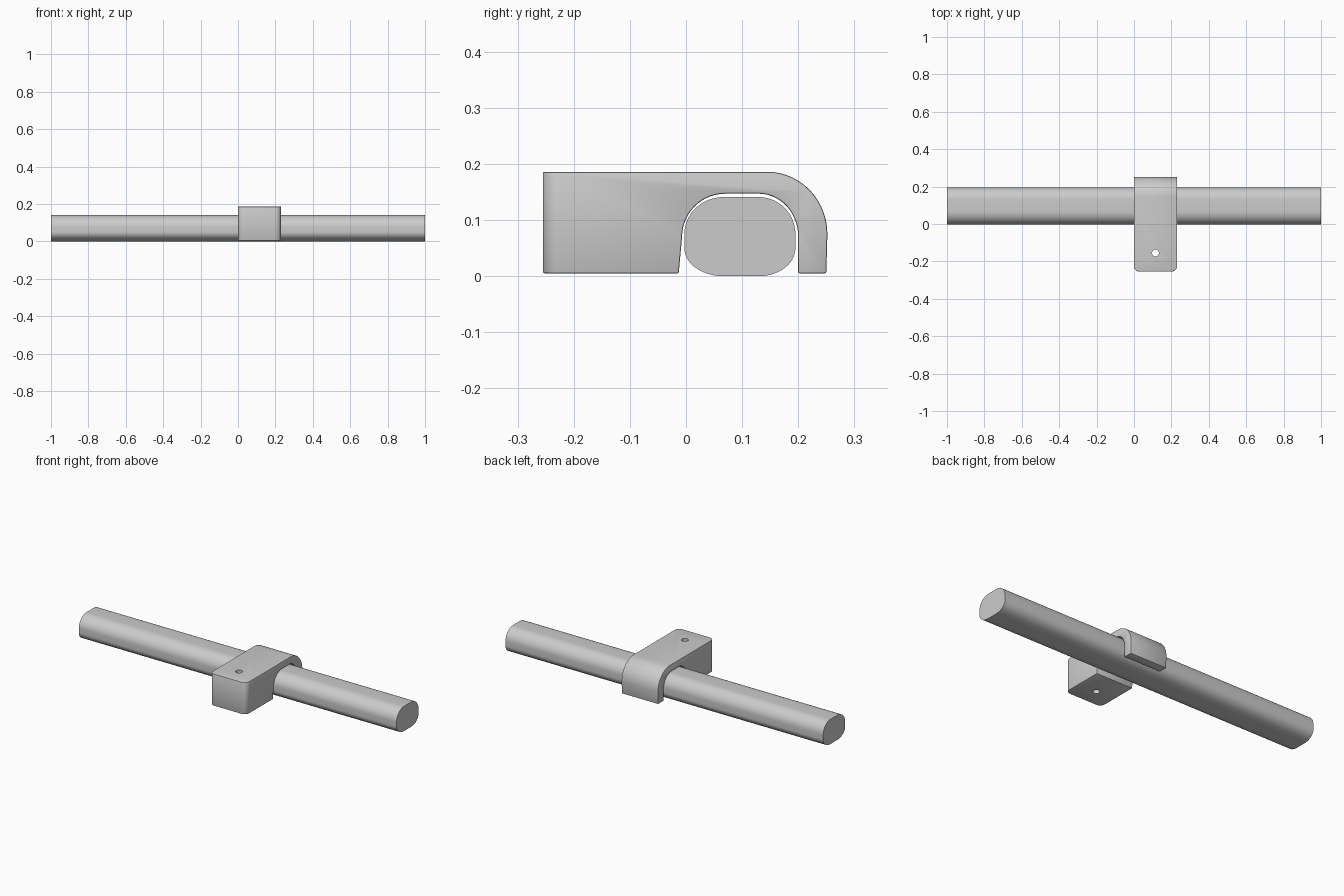
import bpy, bmesh, math

if "Cube" in bpy.data.objects:
    bpy.data.objects.remove(bpy.data.objects["Cube"])

grey = bpy.data.materials.new("plain_grey")
grey.diffuse_color = (0.6, 0.6, 0.6, 1)
grey.use_nodes = True
grey.node_tree.nodes["Principled BSDF"].inputs["Base Color"].default_value = grey.diffuse_color


def arc(cy, cz, ry, rz, a0, a1, n=14):
    """Points of an elliptical arc in the YZ plane, angles in degrees."""
    pts = []
    for i in range(n + 1):
        a = math.radians(a0 + (a1 - a0) * i / n)
        pts.append((cy + ry * math.cos(a), cz + rz * math.sin(a)))
    return pts


def extrude_x(name, profile, x0, x1, round_y=None, radius=0.03):
    """Extrude a YZ profile along x; optionally round the upright edges at round_y."""
    bm = bmesh.new()
    face = bm.faces.new([bm.verts.new((x0, y, z)) for y, z in profile])
    res = bmesh.ops.extrude_face_region(bm, geom=[face])
    verts = [v for v in res["geom"] if isinstance(v, bmesh.types.BMVert)]
    bmesh.ops.translate(bm, verts=verts, vec=(x1 - x0, 0, 0))
    if round_y is not None:
        edges = [e for e in bm.edges
                 if all(abs(v.co.y - round_y) < 1e-4 for v in e.verts)
                 and abs(e.verts[0].co.z - e.verts[1].co.z) > 0.1]
        bmesh.ops.bevel(bm, geom=edges, offset=radius, segments=8,
                        profile=0.5, affect='EDGES')
    bmesh.ops.recalc_face_normals(bm, faces=bm.faces)
    mesh = bpy.data.meshes.new(name)
    bm.to_mesh(mesh)
    bm.free()
    ob = bpy.data.objects.new(name, mesh)
    bpy.context.collection.objects.link(ob)
    mesh.materials.append(grey)
    return ob


def activate(ob):
    bpy.ops.object.select_all(action='DESELECT')
    ob.select_set(True)
    bpy.context.view_layer.objects.active = ob


# Long bar with a rounded, flattened section
bar_profile = (arc(0.13, 0.05, 0.065, 0.05, -90, 0)
               + arc(0.13, 0.075, 0.065, 0.066, 0, 90)
               + arc(0.067, 0.075, 0.070, 0.066, 90, 180)
               + arc(0.067, 0.05, 0.070, 0.05, 180, 270))
bar = extrude_x("long_bar", bar_profile, -1, 1)

# Hook-shaped bracket that wraps over the bar
hook_profile = ([(-0.255, 0.005), (-0.255, 0.186)]
                + arc(0.145, 0.075, 0.107, 0.111, 90, 0)
                + [(0.250, 0.005), (0.200, 0.005)]
                + arc(0.13, 0.07, 0.07, 0.077, 0, 90)
                + arc(0.07, 0.07, 0.077, 0.077, 90, 180)
                + [(-0.013, 0.005)])
hook = extrude_x("hook_bracket", hook_profile, 0.0, 0.23, round_y=-0.255)

# Screw hole through the bracket block
bpy.ops.mesh.primitive_cylinder_add(vertices=32, radius=0.018, depth=0.6,
                                    location=(0.115, -0.155, 0.1))
cutter = bpy.context.object
cutter.name = "hole_cutter"
cutter.hide_render = True
cutter.data.materials.append(grey)

bev = hook.modifiers.new("soft_edges", 'BEVEL')
bev.width = 0.003
bev.segments = 2
bev.limit_method = 'ANGLE'
bev.angle_limit = math.radians(40)
cut = hook.modifiers.new("screw_hole", 'BOOLEAN')
cut.object = cutter
cut.operation = 'DIFFERENCE'
cut.solver = 'EXACT'
activate(hook)
for m in ("soft_edges", "screw_hole"):
    bpy.ops.object.modifier_apply(modifier=m)
bpy.data.objects.remove(cutter, do_unlink=True)

# Smooth curved faces, keep hard edges
for ob in (bar, hook):
    activate(ob)
    bpy.ops.object.shade_smooth_by_angle(angle=math.radians(30))
